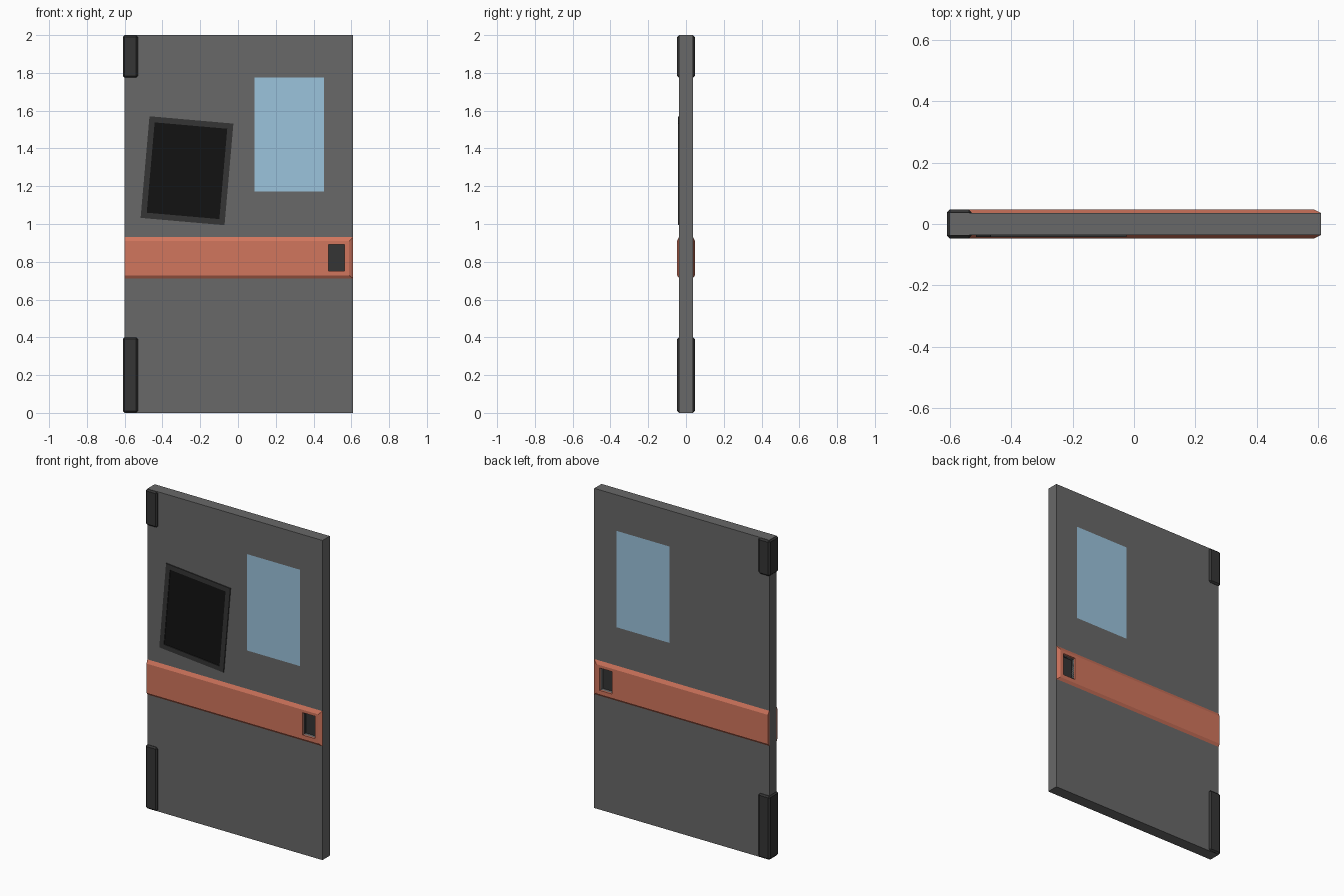
import bpy, bmesh
from math import radians
from mathutils import Matrix, Vector

if "Cube" in bpy.data.objects:
    bpy.data.objects.remove(bpy.data.objects["Cube"])


def material(name, r, g, b):
    m = bpy.data.materials.new(name)
    m.diffuse_color = (r, g, b, 1)
    m.use_nodes = True
    m.node_tree.nodes["Principled BSDF"].inputs["Base Color"].default_value = m.diffuse_color
    return m


GREY = material("panel_grey", 0.14, 0.14, 0.14)
DARK = material("dark_grey", 0.035, 0.035, 0.035)
BLACK = material("screen_black", 0.006, 0.006, 0.006)
ORANGE = material("orange", 0.64, 0.18, 0.11)
BLUE = material("glass_blue", 0.33, 0.55, 0.72)


def finish(name, bm, mat):
    me = bpy.data.meshes.new(name)
    bm.to_mesh(me)
    bm.free()
    ob = bpy.data.objects.new(name, me)
    bpy.context.collection.objects.link(ob)
    if mat:
        me.materials.append(mat)
    return ob


def box(name, x0, x1, y0, y1, z0, z1, mat=None):
    bm = bmesh.new()
    bmesh.ops.create_cube(bm, size=1)
    bmesh.ops.scale(bm, vec=(x1 - x0, y1 - y0, z1 - z0), verts=bm.verts)
    bmesh.ops.translate(bm, vec=((x0 + x1) / 2, (y0 + y1) / 2, (z0 + z1) / 2), verts=bm.verts)
    return finish(name, bm, mat)


def loft(name, loops, mat, cap=False, both_sides=False):
    """Skin a row of rectangles (x0, x1, z0, z1, y), all facing the front."""
    bm = bmesh.new()
    rings = [[bm.verts.new((x, y, z)) for x, z in ((a, c), (b, c), (b, d), (a, d))]
             for a, b, c, d, y in loops]
    for p, q in zip(rings, rings[1:]):
        for i in range(4):
            j = (i + 1) % 4
            bm.faces.new((p[i], p[j], q[j], q[i]))
    if cap:
        bm.faces.new(rings[-1])
    ob = finish(name, bm, mat)
    if both_sides:
        m = ob.modifiers.new("mirror", 'MIRROR')
        m.use_axis = (False, True, False)
        m.use_mirror_merge = False
    return ob


FACE, PROUD, DEEP = 0.036, 0.047, 0.015
WINDOW = (0.088, 0.455, 1.172, 1.775)
GRIP = (0.48, 0.565, 0.752, 0.892)

# Door panel, with openings for the window and the hand grips
panel = box("door_panel", -0.602, 0.61, -FACE, FACE, 0, 2, GREY)
for x0, x1, z0, z1 in (WINDOW, GRIP):
    cutter = box("opening_cutter", x0, x1, -0.1, 0.1, z0, z1)
    cutter.hide_render = True
    mod = panel.modifiers.new("opening", 'BOOLEAN')
    mod.operation = 'DIFFERENCE'
    mod.solver = 'EXACT'
    mod.object = cutter
    bpy.context.view_layer.objects.active = panel
    bpy.ops.object.modifier_apply(modifier=mod.name)
    bpy.data.objects.remove(cutter)

# Window pane, flush with both faces
box("window_pane", WINDOW[0], WINDOW[1], -FACE, FACE, WINDOW[2], WINDOW[3], BLUE)

# Raised band on both faces, with a recessed hand grip
loft("band", [(-0.602, 0.61, 0.712, 0.932, -FACE),
              (-0.600, 0.588, 0.728, 0.910, -PROUD),
              (*GRIP, -PROUD), (*GRIP, -FACE)], ORANGE, both_sides=True)
loft("hand_grip", [(*GRIP, -FACE), (*GRIP, -DEEP)], DARK, cap=True, both_sides=True)

# Hinge blocks wrapped around the left edge
for name, z0, z1 in (("upper_hinge", 1.775, 1.999), ("lower_hinge", 0.001, 0.4)):
    hinge = box(name, -0.61, -0.53, -PROUD, PROUD, z0, z1, DARK)
    bev = hinge.modifiers.new("chamfer", 'BEVEL')
    bev.width = 0.009
    bev.segments = 1

# Tilted screen on the front: frame and dark glass
w, h, t = 0.223, 0.27, 0.03
tilt = Matrix.Translation(Vector((-0.27, 0, 1.282))) @ Matrix.Rotation(radians(5), 4, 'Y')
inner = (-w + t, w - t, -h + t, h - t)
frame = loft("screen_frame", [(-w, w, -h, h, -FACE), (-w, w, -h, h, -0.042),
                              (*inner, -0.042), (*inner, -0.038)], DARK)
glass = loft("screen_glass", [(*inner, -0.038)], BLACK, cap=True)
frame.matrix_world = tilt
glass.matrix_world = tilt
